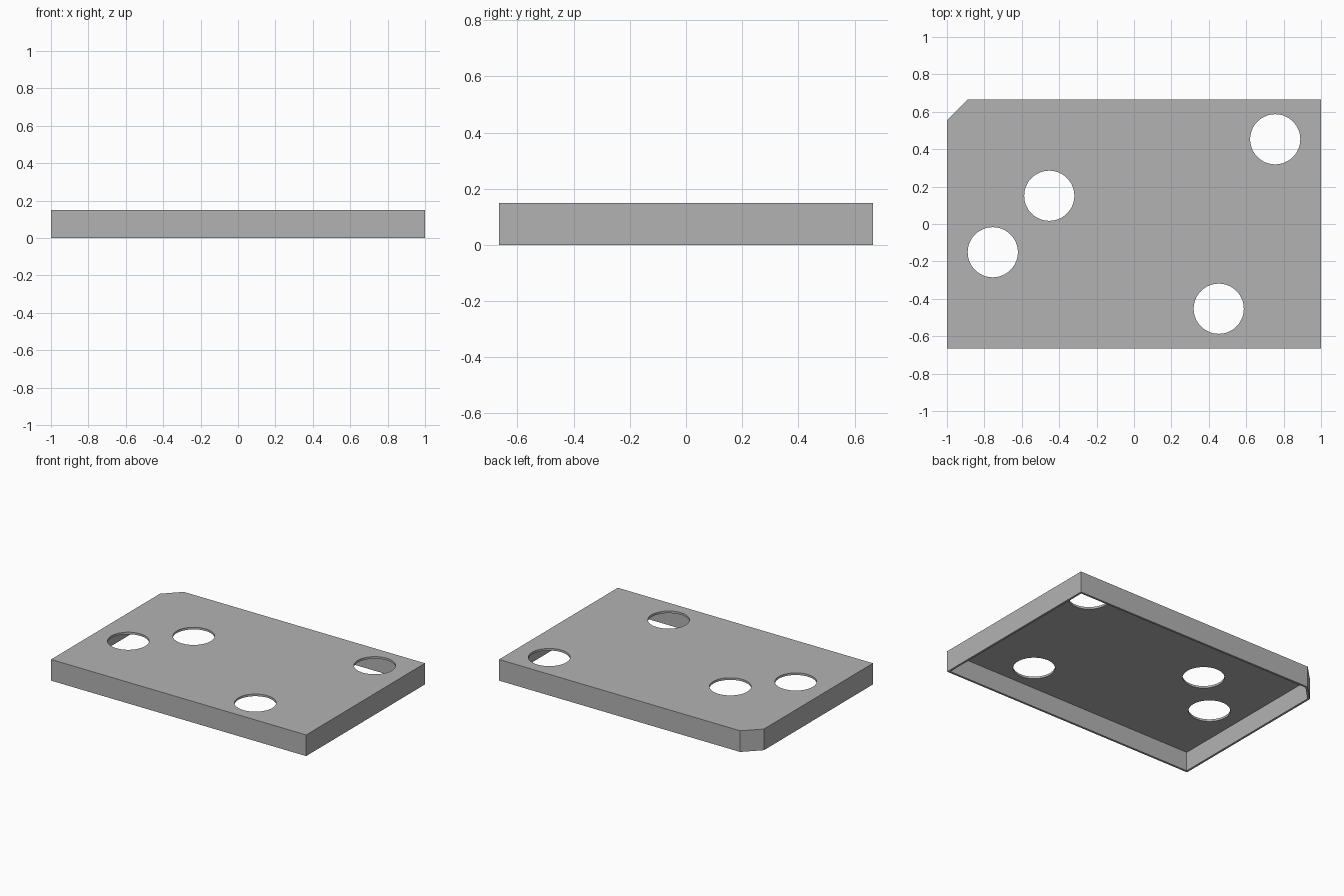
import bpy, bmesh, math

if "Cube" in bpy.data.objects:
    bpy.data.objects.remove(bpy.data.objects["Cube"], do_unlink=True)

HALF_X, HALF_Y, HEIGHT = 1.0, 0.665, 0.15
WALL, CHAMFER, HOLE_RADIUS = 0.015, 0.11, 0.134
HOLES = [(0.755, 0.453), (0.453, -0.453), (-0.453, 0.151), (-0.755, -0.151)]

grey = bpy.data.materials.new("plain grey")
grey.use_nodes = True
colour = (0.45, 0.45, 0.45, 1)
grey.diffuse_color = colour
grey.node_tree.nodes["Principled BSDF"].inputs["Base Color"].default_value = colour


def prism(name, outline, bottom, top):
    """Extrude a flat outline from bottom to top."""
    bm = bmesh.new()
    base = bm.faces.new([bm.verts.new((x, y, bottom)) for x, y in outline])
    result = bmesh.ops.extrude_face_region(bm, geom=[base])
    verts = [g for g in result["geom"] if isinstance(g, bmesh.types.BMVert)]
    bmesh.ops.translate(bm, verts=verts, vec=(0, 0, top - bottom))
    bmesh.ops.recalc_face_normals(bm, faces=bm.faces)
    mesh = bpy.data.meshes.new(name)
    bm.to_mesh(mesh)
    bm.free()
    mesh.materials.append(grey)
    obj = bpy.data.objects.new(name, mesh)
    bpy.context.collection.objects.link(obj)
    return obj


def plate_outline(inset):
    """Rectangle with its back right corner cut off, moved inward evenly."""
    x, y = HALF_X - inset, HALF_Y - inset
    c = CHAMFER - inset * (2 - math.sqrt(2))
    return [(-x, -y), (x, -y), (x, y), (c - x, y), (-x, y - c)]


def circle_outline(cx, cy, sides=64):
    angles = [2 * math.pi * i / sides for i in range(sides)]
    return [(cx + HOLE_RADIUS * math.cos(a), cy + HOLE_RADIUS * math.sin(a))
            for a in angles]


# Shallow cover, hollow and open underneath, with round through holes
cover = prism("cover", plate_outline(0), 0, HEIGHT)
cutters = [prism("hollow_cutter", plate_outline(WALL), -0.1, HEIGHT - WALL)]
cutters += [prism("hole_cutter", circle_outline(x, y), 0.05, HEIGHT + 0.1)
            for x, y in HOLES]

bpy.context.view_layer.objects.active = cover
for cutter in cutters:
    cut = cover.modifiers.new("cut", "BOOLEAN")
    cut.operation = "DIFFERENCE"
    cut.solver = "EXACT"
    cut.object = cutter
    bpy.ops.object.modifier_apply(modifier=cut.name)
    bpy.data.objects.remove(cutter, do_unlink=True)

# Smooth hole rims, crisp plate edges
bpy.ops.object.select_all(action="DESELECT")
cover.select_set(True)
bpy.ops.object.shade_smooth_by_angle(angle=math.radians(30))
